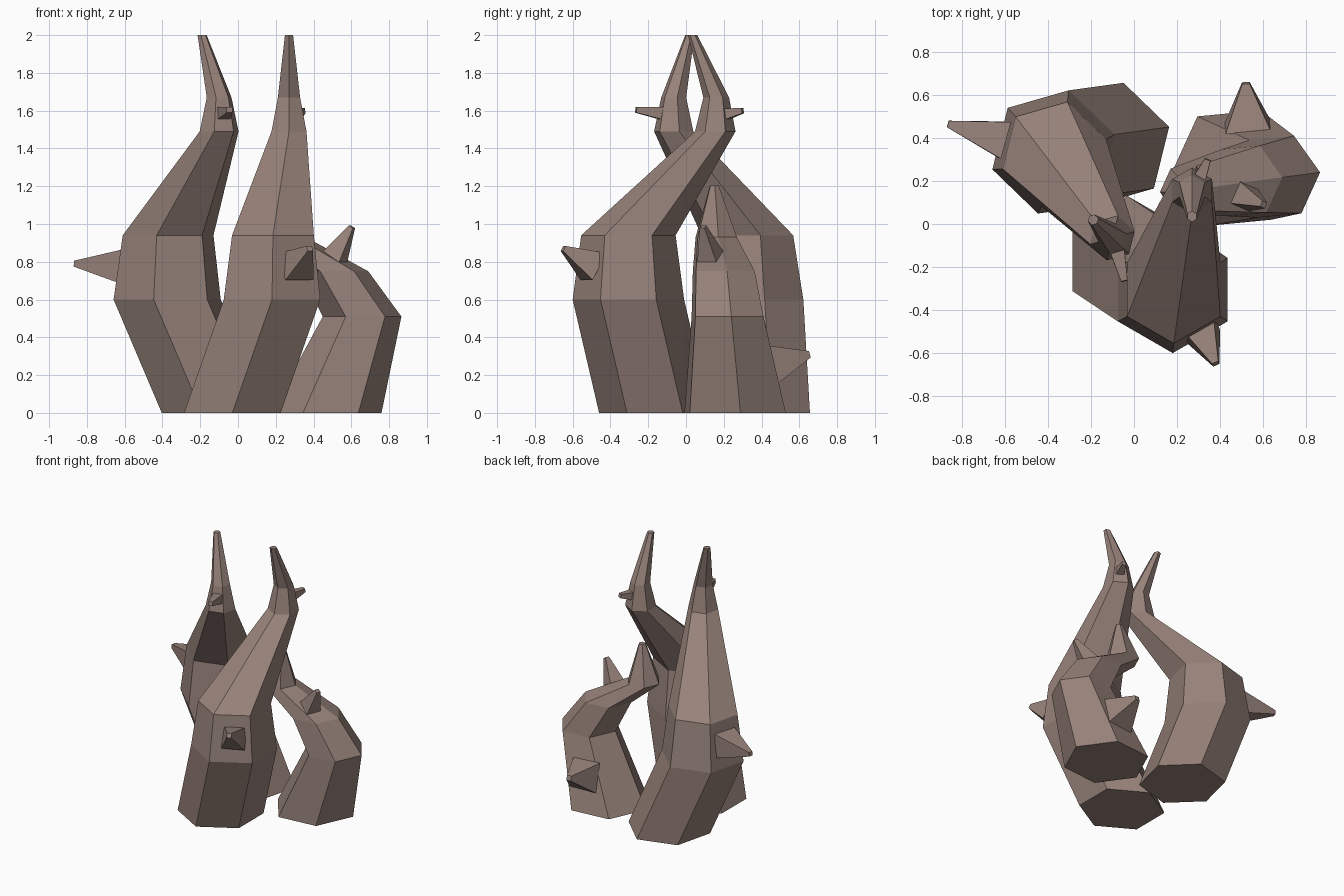
import bpy, bmesh, math
from mathutils import Vector

if "Cube" in bpy.data.objects:
    bpy.data.objects.remove(bpy.data.objects["Cube"])

skin = bpy.data.materials.new("dusty_brown")
skin.diffuse_color = (0.31, 0.225, 0.195, 1)
skin.use_nodes = True
skin.node_tree.nodes["Principled BSDF"].inputs["Base Color"].default_value = skin.diffuse_color


def finish(bm, name):
    bmesh.ops.recalc_face_normals(bm, faces=bm.faces)
    mesh = bpy.data.meshes.new(name)
    bm.to_mesh(mesh)
    bm.free()
    mesh.materials.append(skin)
    obj = bpy.data.objects.new(name, mesh)
    bpy.context.collection.objects.link(obj)
    return obj


def tentacle(name, turn, rings):
    """Six-sided stalk lofted through level rings of (x, y, z, radius)."""
    bm = bmesh.new()
    loops = []
    for x, y, z, r in rings:
        angles = [math.radians(turn + 60 * k) for k in range(6)]
        loops.append([bm.verts.new((x + r * math.cos(a), y + r * math.sin(a), z)) for a in angles])
    for low, high in zip(loops, loops[1:]):
        for k in range(6):
            n = (k + 1) % 6
            bm.faces.new((low[k], low[n], high[n], high[k]))
    bm.faces.new(loops[0][::-1])
    bm.faces.new(loops[-1])
    return finish(bm, name)


def thorn(name, base, tip, radius, tip_radius):
    """Blunt four-sided spike from a buried base to its tip."""
    base, tip = Vector(base), Vector(tip)
    axis = (tip - base).normalized()
    side = axis.cross(Vector((0, 0, 1))).normalized()
    up = side.cross(axis)
    bm = bmesh.new()
    corners = [(-1, -1), (1, -1), (1, 1), (-1, 1)]
    ends = []
    for centre, r in ((base, radius), (tip, tip_radius)):
        h = r * math.sqrt(0.5)
        ends.append([bm.verts.new(centre + side * h * i + up * h * j) for i, j in corners])
    for k in range(4):
        n = (k + 1) % 4
        bm.faces.new((ends[0][k], ends[0][n], ends[1][n], ends[1][k]))
    bm.faces.new(ends[0][::-1])
    bm.faces.new(ends[1])
    return finish(bm, name)


# Three curling stalks
tentacle("front_tentacle", 30, [
    (-0.03, -0.165, 0, 0.295), (0.18, -0.305, 0.60, 0.295), (0.185, -0.305, 0.94, 0.25),
    (0.27, 0.155, 1.49, 0.107), (0.27, 0.16, 1.67, 0.068), (0.27, 0.035, 2.0, 0.025)])
tentacle("left_tentacle", 16, [
    (-0.12, 0.37, 0, 0.295), (-0.375, 0.335, 0.60, 0.295), (-0.37, 0.325, 0.94, 0.25),
    (-0.10, -0.065, 1.49, 0.107), (-0.10, -0.065, 1.67, 0.068), (-0.19, 0.02, 2.0, 0.025)])
tentacle("short_tentacle", 5.5, [
    (0.466, 0.26, 0, 0.295), (0.657, 0.22, 0.51, 0.209), (0.51, 0.20, 0.75, 0.18),
    (0.24, 0.16, 0.93, 0.12), (0.26, 0.15, 1.205, 0.025)])

# Two thorns on each stalk
thorn("front_lower_thorn", (0.31, -0.49, 0.775), (0.38, -0.65, 0.87), 0.115, 0.022)
thorn("front_upper_thorn", (0.30, 0.20, 1.58), (0.343, 0.30, 1.60), 0.045, 0.02)
thorn("left_lower_thorn", (-0.60, 0.39, 0.775), (-0.865, 0.465, 0.79), 0.125, 0.022)
thorn("left_upper_thorn", (-0.08, -0.115, 1.585), (-0.045, -0.265, 1.605), 0.05, 0.022)
thorn("short_upper_thorn", (0.51, 0.13, 0.82), (0.603, 0.09, 0.985), 0.08, 0.02)
thorn("short_lower_thorn", (0.53, 0.45, 0.255), (0.52, 0.655, 0.31), 0.15, 0.025)
